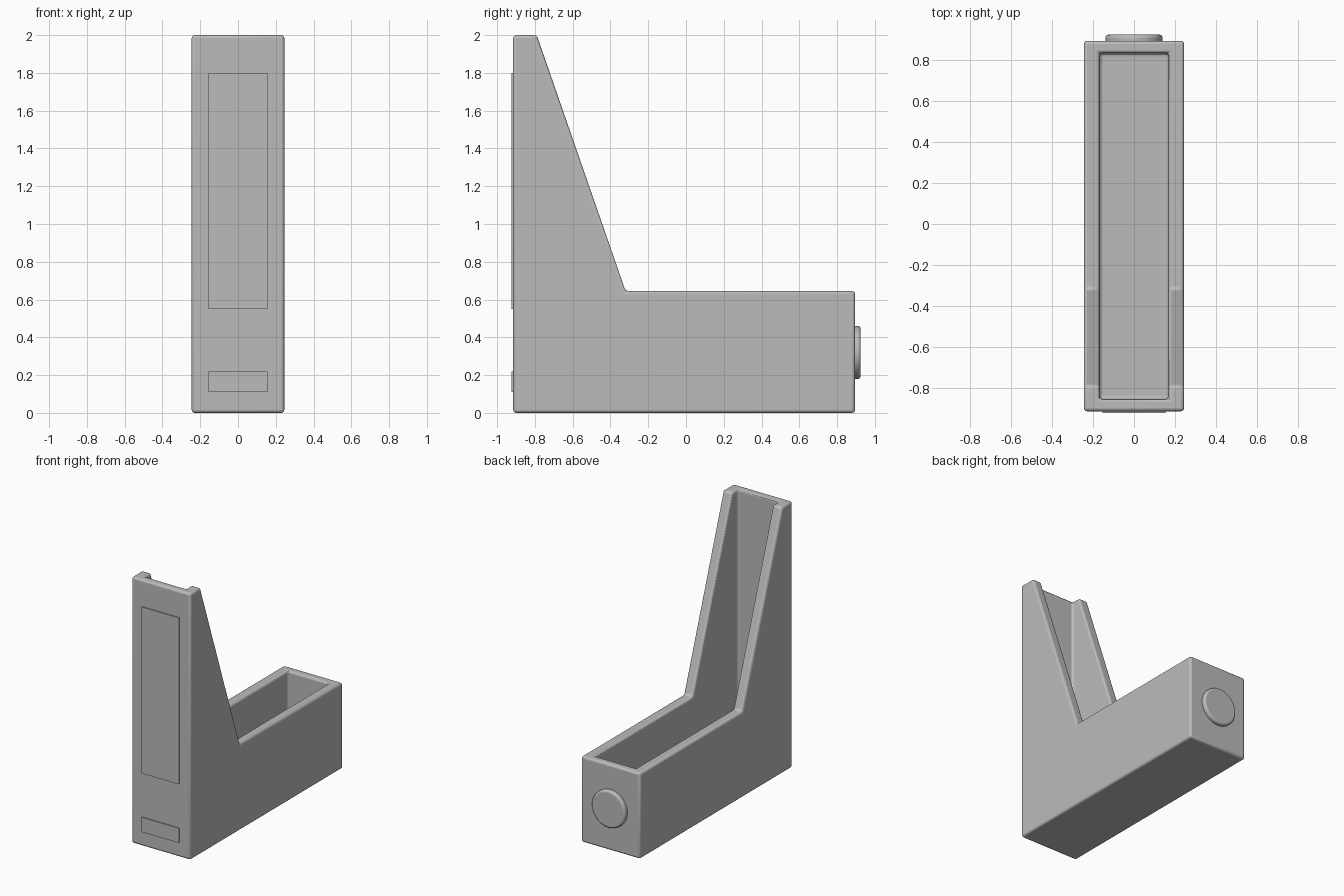
import bpy, bmesh, math
from mathutils import Matrix

cube = bpy.data.objects.get("Cube")
if cube:
    bpy.data.objects.remove(cube, do_unlink=True)

grey = bpy.data.materials.new("plain grey")
grey.use_nodes = True
colour = (0.5, 0.5, 0.5, 1)
grey.diffuse_color = colour
grey.node_tree.nodes["Principled BSDF"].inputs["Base Color"].default_value = colour


def add_object(name, bm):
    bmesh.ops.recalc_face_normals(bm, faces=bm.faces)
    mesh = bpy.data.meshes.new(name)
    bm.to_mesh(mesh)
    bm.free()
    mesh.materials.append(grey)
    obj = bpy.data.objects.new(name, mesh)
    bpy.context.collection.objects.link(obj)
    return obj


def box(name, x, y, z):
    bm = bmesh.new()
    size = [b - a for a, b in (x, y, z)]
    mid = [(a + b) / 2 for a, b in (x, y, z)]
    bmesh.ops.create_cube(bm, size=1, matrix=Matrix.Translation(mid) @ Matrix.Diagonal((*size, 1)))
    return add_object(name, bm)


def extrude_profile(name, points, half_width):
    bm = bmesh.new()
    face = bm.faces.new([bm.verts.new((-half_width, y, z)) for y, z in points])
    new = bmesh.ops.extrude_face_region(bm, geom=[face])["geom"]
    bmesh.ops.translate(bm, vec=(2 * half_width, 0, 0),
                        verts=[v for v in new if isinstance(v, bmesh.types.BMVert)])
    return add_object(name, bm)


def bevel(obj, width, segments):
    mod = obj.modifiers.new("rounded edges", 'BEVEL')
    mod.width, mod.segments = width, segments
    mod.limit_method, mod.angle_limit = 'ANGLE', math.radians(30)


def smooth(obj):
    bpy.ops.object.select_all(action='DESELECT')
    obj.select_set(True)
    bpy.context.view_layer.objects.active = obj
    bpy.ops.object.shade_smooth_by_angle(angle=math.radians(35))


# Open holder: tall front spine, sloping sides, low tray behind
holder = extrude_profile("holder_body", [(-0.915, 0), (0.895, 0), (0.895, 0.645),
                                         (-0.32, 0.645), (-0.79, 2), (-0.915, 2)], 0.245)
cutter = box("cavity_cutter", (-0.168, 0.168), (-0.855, 0.835), (0.07, 2.5))
cutter.hide_render = True
cutter.hide_set(True)
cavity = holder.modifiers.new("cavity", 'BOOLEAN')
cavity.operation, cavity.solver, cavity.object = 'DIFFERENCE', 'EXACT', cutter
bevel(holder, 0.016, 3)
smooth(holder)

# Raised panels on the front of the spine
for name, low, high in (("spine_label", 0.55, 1.8), ("lower_label", 0.11, 0.22)):
    box(name, (-0.155, 0.155), (-0.923, -0.914), (low, high))

# Round pull button on the back end
bm = bmesh.new()
place = Matrix.Translation((0, 0.9, 0.32)) @ Matrix.Rotation(math.pi / 2, 4, 'X')
bmesh.ops.create_cone(bm, cap_ends=True, segments=48, radius1=0.14, radius2=0.14,
                      depth=0.05, matrix=place)
button = add_object("pull_button", bm)
bevel(button, 0.015, 4)
smooth(button)
